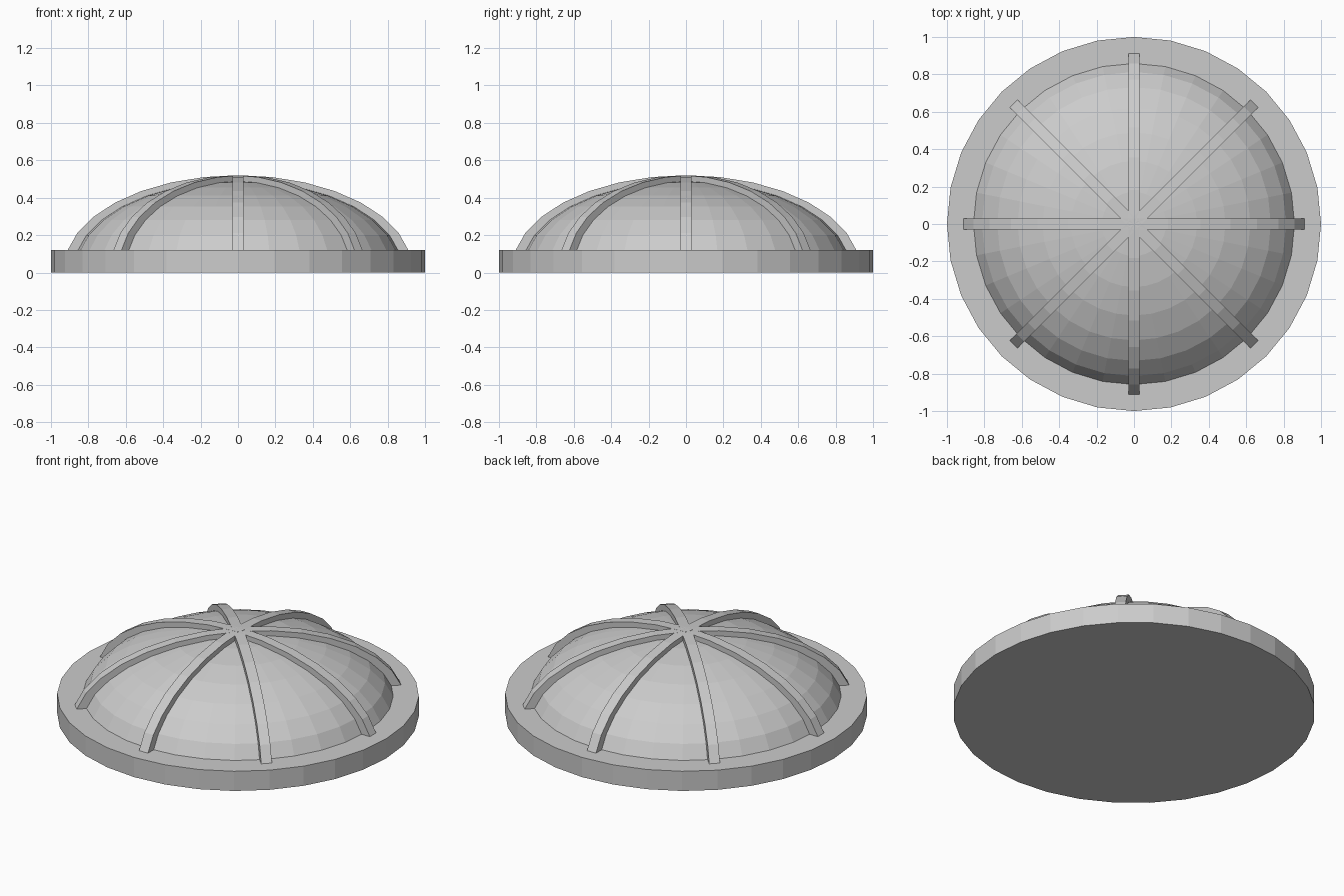
import bpy, bmesh
from math import sin, cos, pi

if "Cube" in bpy.data.objects:
    bpy.data.objects.remove(bpy.data.objects["Cube"])

SIDES = 32      # segments round the base and dome
STEPS = 16      # segments along each arch, foot to foot
Z0 = 0.02       # centre height of the flattened dome


def make_object(name, bm):
    bmesh.ops.recalc_face_normals(bm, faces=bm.faces)
    mesh = bpy.data.meshes.new(name)
    bm.to_mesh(mesh)
    bm.free()
    ob = bpy.data.objects.new(name, mesh)
    bpy.context.collection.objects.link(ob)
    return ob


# Base plate
bpy.ops.mesh.primitive_cylinder_add(vertices=SIDES, radius=1, depth=0.12, location=(0, 0, 0.06))
bpy.context.object.name = "base_plate"

# Dome: upper half of a flattened sphere
bm = bmesh.new()
bmesh.ops.create_uvsphere(bm, u_segments=SIDES, v_segments=STEPS, radius=1)
bmesh.ops.delete(bm, geom=[v for v in bm.verts if v.co.z < -0.01], context='VERTS')
for v in bm.verts:
    v.co = (v.co.x * 0.88, v.co.y * 0.88, Z0 + v.co.z * 0.47)
make_object("dome", bm)


# Ribs: four flat-topped arches crossing at the crown
def rib_arch(name, angle, width=0.06):
    bm = bmesh.new()
    rings = []
    for i in range(STEPS + 1):
        a = pi * i / STEPS
        ring = []
        for r, h, y in ((0.93, 0.5, -1), (0.93, 0.5, 1), (0.86, 0.44, 1), (0.86, 0.44, -1)):
            ring.append(bm.verts.new((r * cos(a), y * width / 2, Z0 + h * sin(a))))
        rings.append(ring)
    for p, q in zip(rings, rings[1:]):
        for k in range(4):
            n = (k + 1) % 4
            bm.faces.new((p[k], p[n], q[n], q[k]))
    bm.faces.new(rings[0])
    bm.faces.new(rings[-1])
    make_object(name, bm).rotation_euler.z = angle


for i in range(4):
    rib_arch(f"rib_arch_{i + 1}", i * pi / 4)
